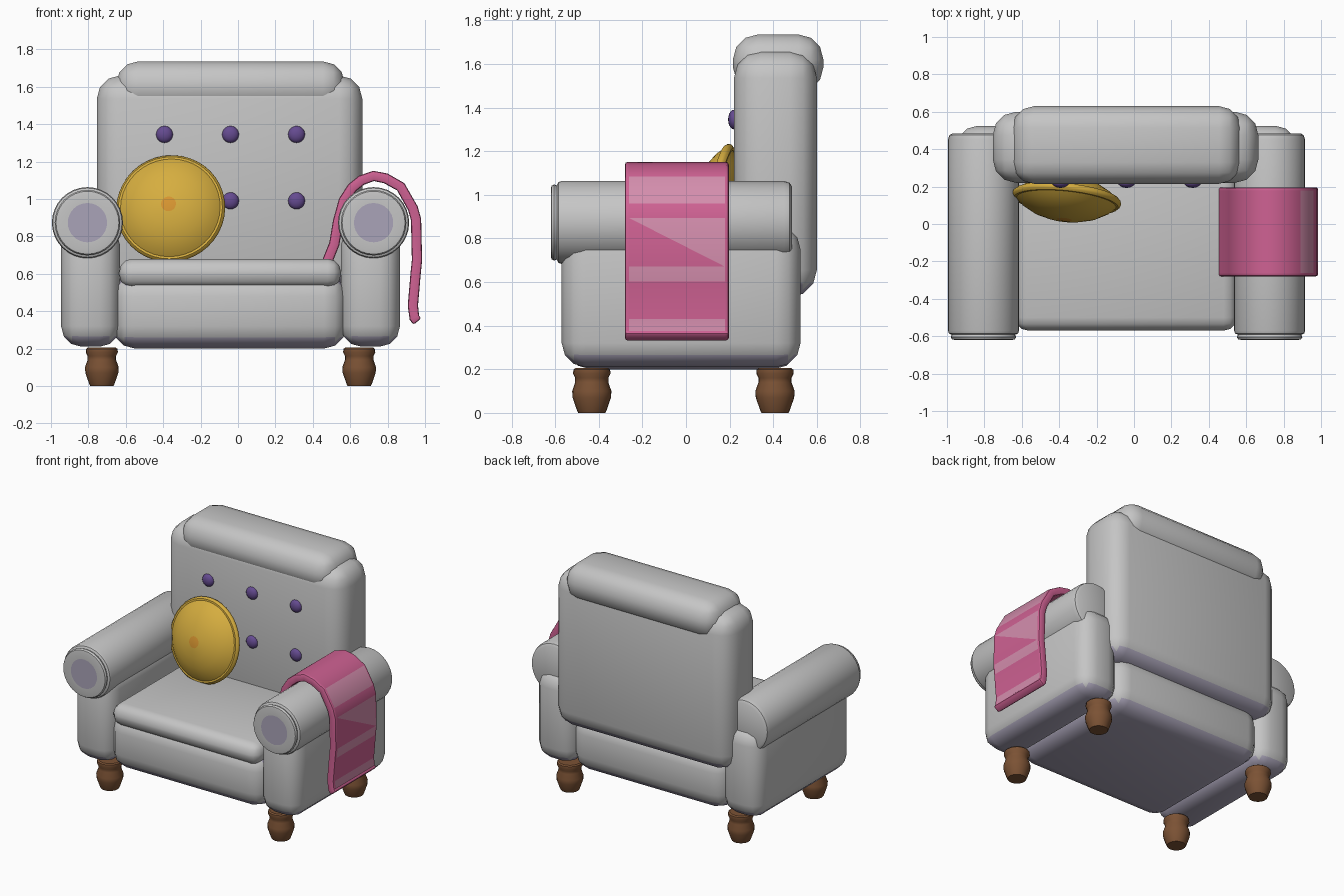
import bpy, bmesh, math
from mathutils import Matrix, Vector

cube = bpy.data.objects.get("Cube")
if cube:
    bpy.data.objects.remove(cube, do_unlink=True)


def material(name, rgb):
    m = bpy.data.materials.new(name)
    m.use_nodes = True
    m.diffuse_color = (*rgb, 1)
    for node in m.node_tree.nodes:
        if node.type == 'BSDF_PRINCIPLED':
            node.inputs["Base Color"].default_value = (*rgb, 1)
    return m


GREY = material("grey fabric", (.56, .56, .56))
LAVENDER = material("lavender grey fabric", (.40, .37, .48))
PINK = material("pink blanket", (.62, .12, .29))
LIGHT_PINK = material("light pink stripe", (.66, .27, .42))
YELLOW = material("yellow pillow", (.67, .42, .05))
ORANGE = material("orange pillow centre", (.68, .30, .03))
PURPLE = material("purple button", (.13, .07, .28))
BROWN = material("brown wood", (.20, .085, .035))


def finish(name, bm, mats, rule=None, angle=35):
    """Turn a bmesh into a named object, colour it by rule and smooth it."""
    bmesh.ops.recalc_face_normals(bm, faces=bm.faces)
    bm.normal_update()
    if rule:
        for f in bm.faces:
            f.material_index = int(rule(f))
    mesh = bpy.data.meshes.new(name)
    bm.to_mesh(mesh)
    bm.free()
    for m in mats:
        mesh.materials.append(m)
    ob = bpy.data.objects.new(name, mesh)
    bpy.context.collection.objects.link(ob)
    smooth(ob, angle)
    return ob


def smooth(ob, angle):
    bpy.ops.object.select_all(action='DESELECT')
    ob.select_set(True)
    bpy.context.view_layer.objects.active = ob
    bpy.ops.object.shade_smooth_by_angle(angle=math.radians(angle))


def padded_box(name, xs, ys, zs, radius, rule=None, segments=3):
    """Box with rounded edges between the given limits."""
    bm = bmesh.new()
    bmesh.ops.create_cube(bm, size=1)
    for v in bm.verts:
        for axis, (lo, hi) in enumerate((xs, ys, zs)):
            v.co[axis] = hi if v.co[axis] > 0 else lo
    bmesh.ops.bevel(bm, geom=bm.edges[:], offset=radius, segments=segments,
                    profile=.5, affect='EDGES', clamp_overlap=True)
    return finish(name, bm, [GREY, LAVENDER], rule)


def lathe(name, profile, mats, matrix, steps=32, rule=None):
    """Turn (radius, height) points around z, then place with matrix."""
    bm = bmesh.new()
    vs = [bm.verts.new((r, 0, h)) for r, h in profile]
    es = [bm.edges.new(pair) for pair in zip(vs, vs[1:])]
    bmesh.ops.spin(bm, geom=vs + es, cent=(0, 0, 0), axis=(0, 0, 1),
                   angle=math.tau, steps=steps)
    bmesh.ops.remove_doubles(bm, verts=bm.verts, dist=1e-4)
    ob = finish(name, bm, mats, rule)
    ob.matrix_world = matrix
    return ob


def underside(f):
    return f.normal.z < -.6


MID = -.04                                  # centre line of the chair
FORWARD = Matrix.Rotation(math.pi / 2, 4, 'X')   # local z points to the front

# Body of the chair
padded_box("base", (-.67, .58), (-.555, .52), (.2, .6), .12,
           lambda f: abs(f.normal.z) > .6)
padded_box("seat_cushion", (-.635, .55), (-.57, .35), (.525, .68), .07)
padded_box("backrest", (-.755, .665), (.22, .6), (.53, 1.66), .125, underside)
padded_box("head_cushion", (-.65, .57), (.215, .63), (1.47, 1.735), .115)

# Arms: padded side box with a round roll and a front disc
ROLL = [(0, .62), (.105, .62), (.15, .62), (.168, .617), (.175, .605),
        (.17, .592), (.185, .585), (.19, .57), (.19, -.45), (.182, -.475),
        (.165, -.485), (0, -.485)]
for side, s in (("right", -1), ("left", 1)):
    x = MID + s * .748
    padded_box(side + "_arm_side", (x - .158, x + .158), (-.57, .525),
               (.21, .86), .11, underside)
    lathe(side + "_arm_roll", ROLL, [GREY, LAVENDER],
          Matrix.Translation((MID + s * .765, 0, .873)) @ FORWARD,
          rule=lambda f: f.calc_center_median().z > .61
          and f.calc_center_median().to_2d().length < .1)

# Turned legs
LEG = [(0, 0), (.062, 0), (.068, .012), (.088, .07), (.09, .1), (.076, .14),
       (.076, .16), (.086, .18), (.084, .198), (.075, .205), (0, .205)]
for depth, y in (("front", -.432), ("back", .408)):
    for side, s in (("right", -1), ("left", 1)):
        lathe(f"{depth}_{side}_leg", LEG, [BROWN],
              Matrix.Translation((MID + s * .688, y, 0)), 20)

# Backrest buttons
for row, z in (("lower", .99), ("upper", 1.345)):
    for col in (-1, 0, 1):
        bm = bmesh.new()
        bmesh.ops.create_uvsphere(bm, u_segments=16, v_segments=10, radius=.045)
        bmesh.ops.scale(bm, vec=(1, .6, 1), verts=bm.verts)
        bmesh.ops.translate(bm, vec=(MID + col * .353, .22, z), verts=bm.verts)
        finish(f"{row}_button_{col + 2}", bm, [PURPLE])

# Round pillow with piping, leaning on the backrest
front = [(0, .117), (.04, .115), (.11, .103), (.18, .08), (.24, .045),
         (.268, .02)]
piping = [(.28, .02), (.29, .01), (.293, 0), (.29, -.01), (.28, -.02)]
back = [(r, -h) for r, h in reversed(front)]
lean = (Matrix.Rotation(math.radians(-6), 4, 'Z')
        @ Matrix.Rotation(math.radians(-13), 4, 'X'))
lathe("round_pillow", front + piping + back, [YELLOW, ORANGE],
      Matrix.Translation((-.36, .135, .948)) @ lean @ FORWARD, 40,
      lambda f: abs(f.calc_center_median().z) > .11)

# Blanket draped over the left arm, with lighter stripes on the outside
PATH = [(.45, .58), (.475, .66), (.515, .76), (.535, .88), (.565, .99),
        (.61, 1.06), (.66, 1.1), (.725, 1.123), (.79, 1.11), (.87, 1.065),
        (.935, .95), (.952, .89), (.957, .672), (.95, .605), (.935, .43),
        (.943, .365), (.96, .345)]
STRIPES = (9, 12, 14)
DIAGONAL = 11
bm = bmesh.new()
rows = [[bm.verts.new((x, y, z)) for y in (-.28, -.262, .178, .196)]
        for x, z in PATH]
for i, (a, b) in enumerate(zip(rows, rows[1:])):
    for j in range(3):
        if i == DIAGONAL and j == 1:
            bm.faces.new((a[1], a[2], b[2])).material_index = 1
            bm.faces.new((a[1], b[2], b[1]))
        else:
            f = bm.faces.new((a[j], a[j + 1], b[j + 1], b[j]))
            f.material_index = int(j == 1 and i in STRIPES)
blanket = finish("blanket", bm, [PINK, LIGHT_PINK])
thick = blanket.modifiers.new("thickness", 'SOLIDIFY')
thick.thickness = .055
thick.offset = 0
soft = blanket.modifiers.new("soft_edges", 'BEVEL')
soft.width = .012
soft.segments = 2
soft.limit_method = 'ANGLE'
soft.angle_limit = math.radians(60)
bpy.ops.object.convert(target='MESH')
smooth(blanket, 35)
